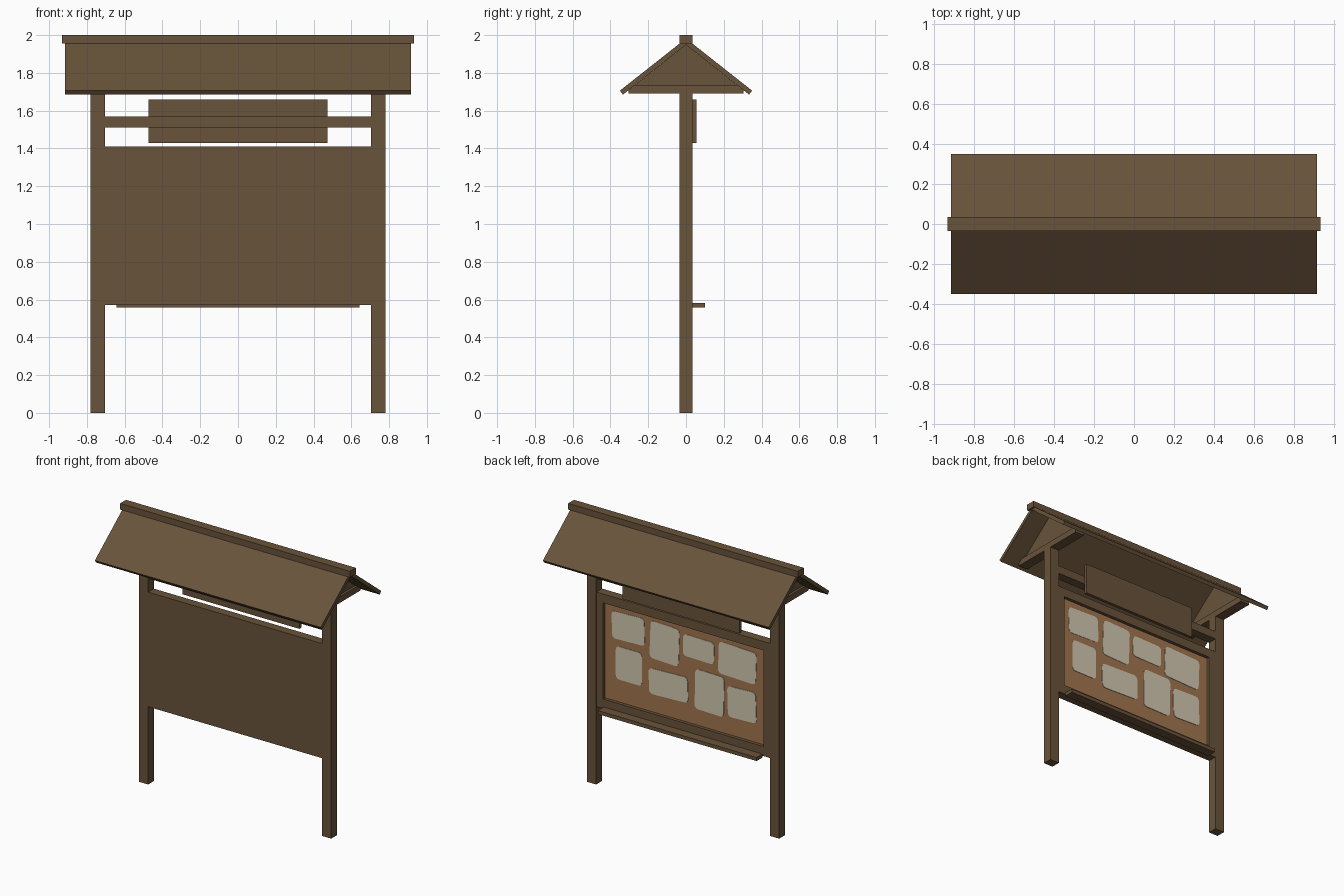
import bpy, bmesh, math

if "Cube" in bpy.data.objects:
    bpy.data.objects.remove(bpy.data.objects["Cube"])


def material(name, srgb):
    m = bpy.data.materials.new(name)
    lin = [((c / 255 + 0.055) / 1.055) ** 2.4 for c in srgb]
    m.diffuse_color = (*lin, 1.0)
    m.use_nodes = True
    m.node_tree.nodes["Principled BSDF"].inputs["Base Color"].default_value = m.diffuse_color
    return m


WOOD = material("brown_wood", (104, 83, 58))
CORK = material("cork_brown", (161, 117, 79))
PAPER = material("aged_paper", (210, 200, 177))


def finish(bm, name, mat):
    bmesh.ops.recalc_face_normals(bm, faces=bm.faces)
    me = bpy.data.meshes.new(name)
    bm.to_mesh(me)
    bm.free()
    me.materials.append(mat)
    ob = bpy.data.objects.new(name, me)
    bpy.context.collection.objects.link(ob)
    return ob


def prism(name, points, offset, mat=WOOD):
    """Extrude a planar list of 3D points by an offset vector."""
    bm = bmesh.new()
    face = bm.faces.new([bm.verts.new(p) for p in points])
    ext = bmesh.ops.extrude_face_region(bm, geom=[face])
    verts = [v for v in ext["geom"] if isinstance(v, bmesh.types.BMVert)]
    bmesh.ops.translate(bm, verts=verts, vec=offset)
    return finish(bm, name, mat)


def box(name, x, y, z, mat=WOOD):
    pts = [(x[0], y[0], z[0]), (x[1], y[0], z[0]), (x[1], y[1], z[0]), (x[0], y[1], z[0])]
    return prism(name, pts, (0, 0, z[1] - z[0]), mat)


def side_profile(name, yz, x0, x1):
    return prism(name, [(x0, y, z) for y, z in yz], (x1 - x0, 0, 0))


D = 0.034            # half depth of posts
XI, XO = 0.705, 0.78  # inner and outer faces of posts

# Posts, roof ties and gable panels on both sides
for side, s in (("left", -1), ("right", 1)):
    xs = sorted((s * XI, s * XO))
    box(f"{side}_post", xs, (-D, D), (0, 1.69))
    tie = [(-0.305, 1.69), (0.305, 1.69), (0.305, 1.708), (0.27, 1.735),
           (-0.27, 1.735), (-0.305, 1.708)]
    side_profile(f"{side}_roof_tie", tie, *xs)
    gable = [(-0.27, 1.735), (0.27, 1.735), (0, 1.949)]
    side_profile(f"{side}_gable_panel", gable, s * 0.742 - 0.02, s * 0.742 + 0.02)

# Roof slopes and ridge beam
for side, s in (("front", -1), ("back", 1)):
    slope = [(0, 1.982), (s * 0.35, 1.706), (s * 0.334, 1.685), (0, 1.949)]
    side_profile(f"{side}_roof_slope", slope, -0.916, 0.916)
box("ridge_beam", (-0.932, 0.932), (-D, D), (1.955, 2.0))

# Cross beam and header sign
box("cross_beam", (-XI, XI), (-D, D), (1.51, 1.57))
box("header_sign", (-0.474, 0.474), (D, 0.056), (1.43, 1.66))

# Notice board: backing, frame, cork and shelf
box("backing_panel", (-XI, XI), (-D, 0.003), (0.57, 1.41))
FY = (0.003, 0.032)
box("frame_top", (-XI, XI), FY, (1.345, 1.41))
box("frame_bottom", (-XI, XI), FY, (0.57, 0.64))
for side, s in (("left", -1), ("right", 1)):
    box(f"frame_{side}", sorted((s * 0.65, s * XI)), FY, (0.64, 1.345))
box("cork_board", (-0.65, 0.65), (0.003, 0.008), (0.64, 1.345), CORK)
box("shelf", (-0.643, 0.643), (0.030, 0.10), (0.557, 0.583))

# Rounded paper notices: x range, z range, tilt in degrees
notices = [
    (0.33, 0.595, 1.10, 1.30, -2), (0.05, 0.285, 1.03, 1.305, 2),
    (-0.235, 0.018, 1.12, 1.28, 1), (-0.576, -0.27, 1.065, 1.30, 2),
    (0.35, 0.562, 0.805, 1.047, 0), (-0.022, 0.294, 0.775, 0.963, -2),
    (-0.315, -0.08, 0.757, 1.05, 1), (-0.576, -0.345, 0.775, 1.0, -2),
]
R = 0.028
for i, (x0, x1, z0, z1, tilt) in enumerate(notices):
    cx, cz, a = (x0 + x1) / 2, (z0 + z1) / 2, math.radians(tilt)
    hx, hz = (x1 - x0) / 2 - R, (z1 - z0) / 2 - R
    pts = []
    for q, (sx, sz) in enumerate(((1, 1), (-1, 1), (-1, -1), (1, -1))):
        for k in range(4):
            t = math.radians(90 * q + 30 * k)
            u, w = sx * hx + R * math.cos(t), sz * hz + R * math.sin(t)
            pts.append((cx + u * math.cos(a) - w * math.sin(a), 0.007,
                        cz + u * math.sin(a) + w * math.cos(a)))
    prism(f"paper_notice_{i + 1}", pts, (0, 0.003 + 0.0003 * i, 0), PAPER)
